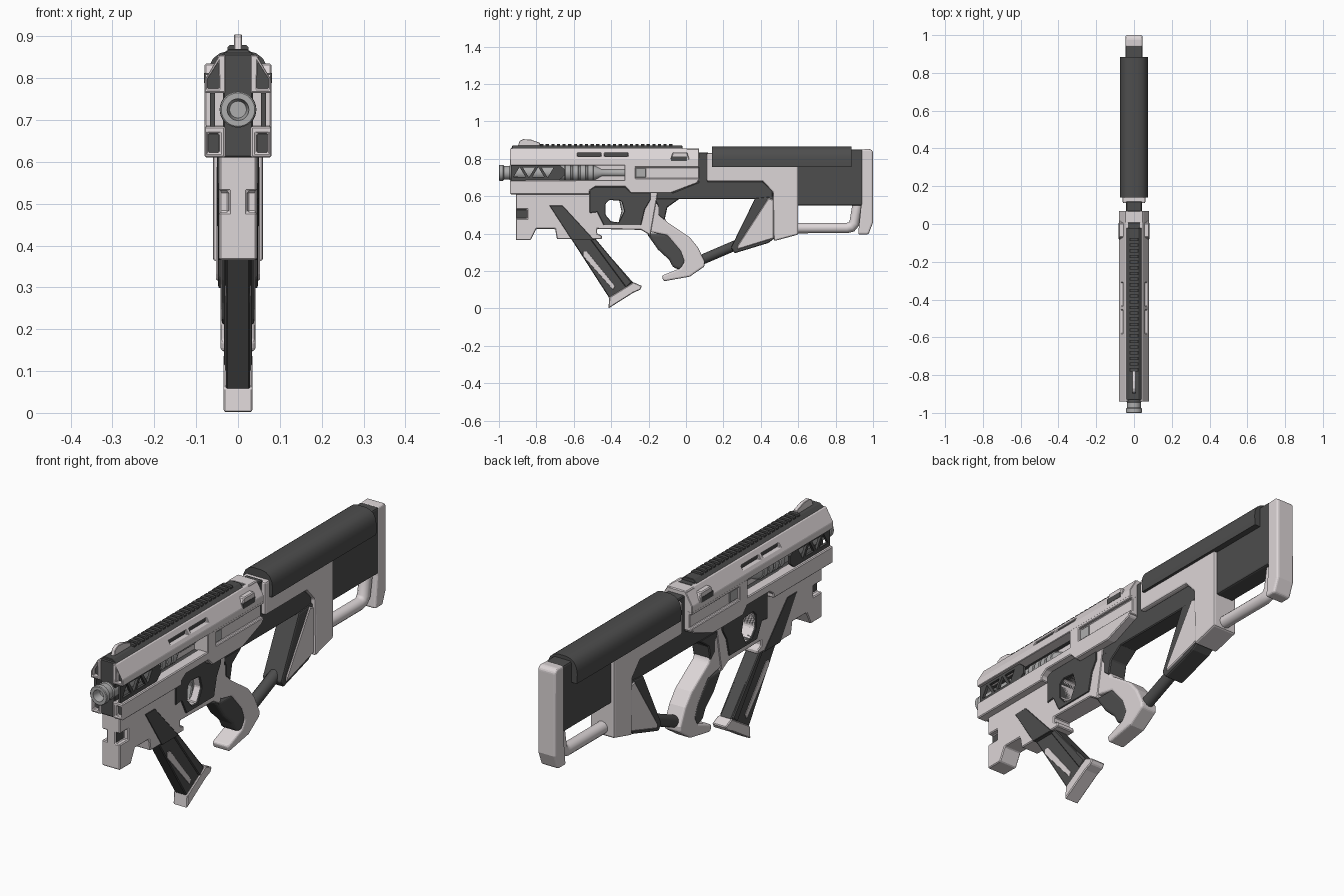
import bpy, bmesh, math


def mat(name, c):
    m = bpy.data.materials.new(name)
    m.diffuse_color = (*c, 1)
    return m


LIGHT = mat("light_shell", (0.72, 0.67, 0.68))
DARK = mat("dark_polymer", (0.075, 0.075, 0.075))
METAL = mat("grey_metal", (0.42, 0.42, 0.42))
smooth = []


def finish(name, bm, m):
    bmesh.ops.recalc_face_normals(bm, faces=bm.faces)
    me = bpy.data.meshes.new(name)
    bm.to_mesh(me)
    bm.free()
    ob = bpy.data.objects.new(name, me)
    bpy.context.collection.objects.link(ob)
    if m:
        me.materials.append(m)
    return ob


def prism(name, pts, a, b, m=None, axis='x', pair=False, bevel=0.004, seg=1, cuts=()):
    """Extrude a profile: axis x takes (y, z) points, axis y takes (x, z) points."""
    bm = bmesh.new()
    for s in ((1, -1) if pair else (1,)):
        put = (lambda p, t: (s * t, p[0], p[1])) if axis == 'x' else (lambda p, t: (s * p[0], t, p[1]))
        lo = [bm.verts.new(put(p, a)) for p in pts]
        hi = [bm.verts.new(put(p, b)) for p in pts]
        bm.faces.new(lo)
        bm.faces.new(hi)
        for i in range(len(pts)):
            j = (i + 1) % len(pts)
            bm.faces.new((lo[i], lo[j], hi[j], hi[i]))
    ob = finish(name, bm, m)
    for c in cuts:
        md = ob.modifiers.new("cut", 'BOOLEAN')
        md.operation, md.object, md.solver = 'DIFFERENCE', c, 'EXACT'
    if m and bevel:
        md = ob.modifiers.new("bevel", 'BEVEL')
        md.width, md.segments, md.limit_method = bevel, seg, 'ANGLE'
        md.angle_limit = math.radians(30)
    if not m:
        ob.hide_render = True
        ob.display_type = 'WIRE'
    return ob


def rect(u0, u1, v0, v1):
    return [(u0, v0), (u1, v0), (u1, v1), (u0, v1)]


def sym(half):
    return half + [(-u, v) for u, v in reversed(half)]


def lathe(name, prof, z, m, n=32):
    bm = bmesh.new()
    rings = [[bm.verts.new((r * math.cos(2 * math.pi * i / n), y, z + r * math.sin(2 * math.pi * i / n)))
              for i in range(n)] for y, r in prof]
    for p, q in zip(rings, rings[1:]):
        for i in range(n):
            bm.faces.new((p[i], p[(i + 1) % n], q[(i + 1) % n], q[i]))
    bm.faces.new(rings[0])
    bm.faces.new(rings[-1])
    smooth.append(finish(name, bm, m))


def tube(name, pts, r, m):
    cu = bpy.data.curves.new(name, 'CURVE')
    cu.dimensions, cu.bevel_depth, cu.bevel_resolution, cu.use_fill_caps = '3D', r, 4, True
    sp = cu.splines.new('POLY')
    sp.points.add(len(pts) - 1)
    for p, (y, z) in zip(sp.points, pts):
        p.co = (0, y, z, 1)
    cu.materials.append(m)
    bpy.context.collection.objects.link(bpy.data.objects.new(name, cu))


# Cutters
up_pocket = prism("upper_pocket_cutter", [(0.045, 0.775), (0.073, 0.775), (0.073, 0.797), (0.047, 0.838)],
                  -0.96, -0.915, axis='y', pair=True)
low_pocket = prism("lower_pocket_cutter", rect(0.044, 0.072, 0.622, 0.668), -0.96, -0.915, axis='y', pair=True)
slots = [prism("slot_cutter", rect(y, y + 0.125, 0.813, 0.831), 0.05, 0.1, pair=True) for y in (-0.58, -0.435)]
trigger_hole = prism("trigger_hole_cutter", [(-0.43, 0.56), (-0.41, 0.58), (-0.345, 0.575), (-0.33, 0.52),
                                             (-0.36, 0.46), (-0.40, 0.465), (-0.43, 0.50)], -0.1, 0.1)
notch = prism("side_notch_cutter", rect(-0.93, -0.85, 0.48, 0.53), 0.022, 0.1, pair=True)
groove = prism("side_groove_cutter", rect(-0.27, 0.1, 0.695, 0.755), 0.066, 0.1, pair=True)
truss_holes = [prism("truss_cutter", [(y - 0.032, 0.728 - 0.025 * s), (y + 0.032, 0.728 - 0.025 * s),
                                      (y, 0.728 + 0.028 * s)], 0.03, 0.1, pair=True)
               for y, s in ((-0.89, 1), (-0.84, -1), (-0.79, 1), (-0.74, -1))]

# Upper receiver
prism("upper_shell", [(0.03, 0.765), (0.08, 0.765), (0.08, 0.795), (0.045, 0.855), (0.03, 0.855)],
      -0.94, 0.07, LIGHT, 'y', True, cuts=[up_pocket] + slots)
prism("lower_shell", [(-0.94, 0.61), (-0.515, 0.61), (-0.515, 0.63), (-0.485, 0.65), (-0.325, 0.65), (-0.295, 0.617),
                      (-0.08, 0.617), (0.06, 0.67), (0.07, 0.69), (-0.94, 0.685)],
      0.03, 0.08, LIGHT, pair=True, cuts=[low_pocket])
prism("receiver_side_block", rect(-0.33, 0.07, 0.68, 0.77), 0.01, 0.08, LIGHT, pair=True, bevel=0.003, cuts=[groove])
prism("groove_stop", rect(-0.27, -0.215, 0.7, 0.75), 0.06, 0.07, METAL, pair=True, bevel=0.002)
prism("receiver_rear_cap", rect(-0.05, 0.05, 0.72, 0.855), 0.005, 0.07, LIGHT, 'y')
prism("core_top", rect(-0.036, 0.036, 0.768, 0.855), -0.93, 0.01, DARK, 'y')
prism("core_bottom", rect(-0.036, 0.036, 0.61, 0.684), -0.93, 0.06, DARK, 'y')
prism("core_front", rect(-0.036, 0.036, 0.61, 0.86), -0.935, -0.9, DARK, 'y')
prism("barrel_spine", rect(-0.65, -0.3, 0.68, 0.77), -0.012, 0.012, LIGHT)
prism("upper_pocket_floor", [(0.044, 0.773), (0.075, 0.773), (0.075, 0.797), (0.046, 0.84)],
      -0.918, -0.912, DARK, 'y', True, bevel=0)
prism("lower_pocket_floor", rect(0.043, 0.074, 0.62, 0.67), -0.918, -0.912, DARK, 'y', True, bevel=0)
for y in (-0.58, -0.435):
    prism("slot_floor", rect(y - 0.002, y + 0.127, 0.811, 0.833), 0.045, 0.053, DARK, pair=True, bevel=0)
prism("port_frame", [(-0.09, 0.78), (-0.07, 0.835), (0.005, 0.835), (0.025, 0.78)], 0.05, 0.08, LIGHT, pair=True)
prism("port_slot", rect(-0.08, 0.005, 0.788, 0.812), 0.05, 0.0815, DARK, pair=True, bevel=0)
prism("side_truss", [(-0.935, 0.685), (-0.68, 0.685), (-0.65, 0.71), (-0.65, 0.745), (-0.68, 0.77), (-0.935, 0.77)],
      0.055, 0.067, DARK, pair=True, bevel=0, cuts=truss_holes)

# Barrel with muzzle, rings and thin rear
prof = [(-0.96, 0.02), (-1.0, 0.026), (-1.0, 0.04), (-0.997, 0.043), (-0.978, 0.043), (-0.972, 0.036),
        (-0.945, 0.036), (-0.94, 0.04), (-0.65, 0.04)]
for y in (-0.645, -0.605, -0.565, -0.525):
    prof += [(y, 0.044), (y + 0.028, 0.044), (y + 0.03, 0.039), (y + 0.038, 0.039)]
prof += [(-0.45, 0.021), (-0.33, 0.021)]
lathe("barrel", prof, 0.725, METAL)

# Top rail and front sight
prism("rail_base", sym([(0.045, 0.85), (0.022, 0.87)]), -0.93, -0.02, DARK, 'y', bevel=0.002)
for i in range(24):
    y = -0.78 + i * 0.03
    prism("rail_tooth", sym([(0.025, 0.866), (0.025, 0.874), (0.02, 0.879)]), y, y + 0.017, DARK, 'y', bevel=0)
prism("front_sight", [(-0.9, 0.865), (-0.89, 0.895), (-0.87, 0.905), (-0.83, 0.903), (-0.78, 0.885), (-0.78, 0.865)],
      -0.009, 0.009, LIGHT, bevel=0.002)

# Lower receiver and trigger
prism("lower_receiver", [(-0.91, 0.62), (-0.91, 0.365), (-0.83, 0.365), (-0.80, 0.425), (-0.70, 0.425), (-0.69, 0.37),
                         (-0.45, 0.37), (-0.45, 0.39), (-0.475, 0.40), (-0.475, 0.425), (-0.24, 0.42), (-0.19, 0.39),
                         (-0.15, 0.62)], -0.045, 0.045, LIGHT, cuts=[trigger_hole, notch])
prism("notch_lining", rect(-0.905, -0.845, 0.475, 0.535), 0.018, 0.0225, DARK, pair=True, bevel=0)
prism("trigger_frame", [(-0.515, 0.64), (-0.515, 0.51), (-0.475, 0.515), (-0.44, 0.445), (-0.24, 0.445), (-0.22, 0.53),
                        (-0.19, 0.58), (-0.19, 0.62), (-0.295, 0.62), (-0.325, 0.65), (-0.485, 0.65)],
      -0.05, 0.05, DARK, bevel=0.003, cuts=[trigger_hole])
prism("trigger", [(-0.36, 0.59), (-0.33, 0.59), (-0.325, 0.5), (-0.36, 0.465), (-0.345, 0.52)], -0.012, 0.012, METAL)

# Magazine
prism("magazine_slot", [(-0.73, 0.55), (-0.66, 0.55), (-0.49, 0.365), (-0.61, 0.365)], -0.047, 0.047, DARK, bevel=0.002)
prism("magazine", [(-0.645, 0.42), (-0.53, 0.42), (-0.28, 0.135), (-0.41, 0.055)], -0.029, 0.029, DARK)
prism("magazine_rib", [(-0.52, 0.38), (-0.49, 0.38), (-0.29, 0.14), (-0.32, 0.11)], -0.034, 0.034, DARK)
prism("magazine_window", [(-0.55, 0.305), (-0.53, 0.305), (-0.38, 0.12), (-0.39, 0.10), (-0.55, 0.28)],
      -0.031, 0.031, LIGHT, bevel=0.001)
prism("magazine_base", [(-0.415, 0), (-0.41, 0.06), (-0.28, 0.14), (-0.235, 0.12), (-0.245, 0.1), (-0.28, 0.085)],
      -0.035, 0.035, LIGHT)

# Grip
prism("grip_frame", [(-0.22, 0.58), (-0.165, 0.575), (-0.12, 0.545), (-0.12, 0.50), (-0.105, 0.465), (0.02, 0.38),
                     (0.065, 0.325), (0.10, 0.25), (0.10, 0.225), (0.02, 0.17), (-0.12, 0.145), (-0.13, 0.175),
                     (-0.03, 0.215), (-0.01, 0.25), (-0.03, 0.305), (-0.10, 0.39), (-0.245, 0.42)],
      -0.042, 0.042, LIGHT, bevel=0.01, seg=3)
prism("grip_pad", [(-0.21, 0.40), (-0.10, 0.40), (-0.02, 0.31), (0.0, 0.25), (-0.03, 0.205), (-0.07, 0.22),
                   (-0.09, 0.26), (-0.15, 0.315)], -0.04, 0.04, DARK, bevel=0.014, seg=3)
prism("grip_neck_inlay", [(-0.17, 0.59), (-0.03, 0.59), (-0.10, 0.54), (-0.115, 0.47), (-0.15, 0.50), (-0.15, 0.545)],
      -0.044, 0.044, DARK)

# Stock
prism("stock_spine", [(-0.19, 0.63), (-0.07, 0.62), (0.065, 0.675), (0.065, 0.835), (0.12, 0.835), (0.12, 0.68),
                      (0.41, 0.68), (0.465, 0.63), (0.465, 0.58), (0.37, 0.585), (-0.04, 0.585), (-0.1, 0.545),
                      (-0.17, 0.55)], -0.042, 0.042, DARK)
prism("stock_strut", [(0.37, 0.59), (0.24, 0.325), (0.26, 0.295), (0.44, 0.35), (0.48, 0.38), (0.48, 0.6)],
      -0.048, 0.048, DARK, bevel=0.008, seg=2)
prism("strut_panel", [(0.44, 0.59), (0.275, 0.335), (0.275, 0.315), (0.47, 0.375), (0.47, 0.58)], -0.053, 0.053, LIGHT)
tube("brace_rod", [(0.06, 0.25), (0.27, 0.34)], 0.027, DARK)
prism("stock_panel", [(0.11, 0.83), (0.15, 0.83), (0.15, 0.77), (0.6, 0.77), (0.6, 0.395), (0.47, 0.36), (0.465, 0.62),
                      (0.41, 0.68), (0.11, 0.68)], -0.06, 0.06, LIGHT, bevel=0.008, seg=2)
prism("stock_body", rect(0.58, 0.945, 0.55, 0.85), -0.045, 0.045, DARK, bevel=0.008, seg=2)
smooth.append(prism("cheek_rest", sym([(0.073, 0.755), (0.075, 0.80), (0.071, 0.825), (0.06, 0.847), (0.043, 0.86),
                                       (0.02, 0.866)]), 0.14, 0.885, DARK, 'y', bevel=0))
tube("stock_handle", [(0.59, 0.43), (0.86, 0.43), (0.885, 0.436), (0.9, 0.455), (0.92, 0.57)], 0.028, LIGHT)
prism("butt_plate", [(0.935, 0.85), (0.985, 0.853), (1.0, 0.84), (1.0, 0.46), (0.975, 0.395), (0.92, 0.395), (0.935, 0.54)],
      -0.045, 0.045, LIGHT, bevel=0.012, seg=3)

bpy.ops.object.select_all(action='DESELECT')
for ob in smooth:
    ob.select_set(True)
bpy.context.view_layer.objects.active = smooth[0]
bpy.ops.object.shade_smooth_by_angle(angle=math.radians(35))
